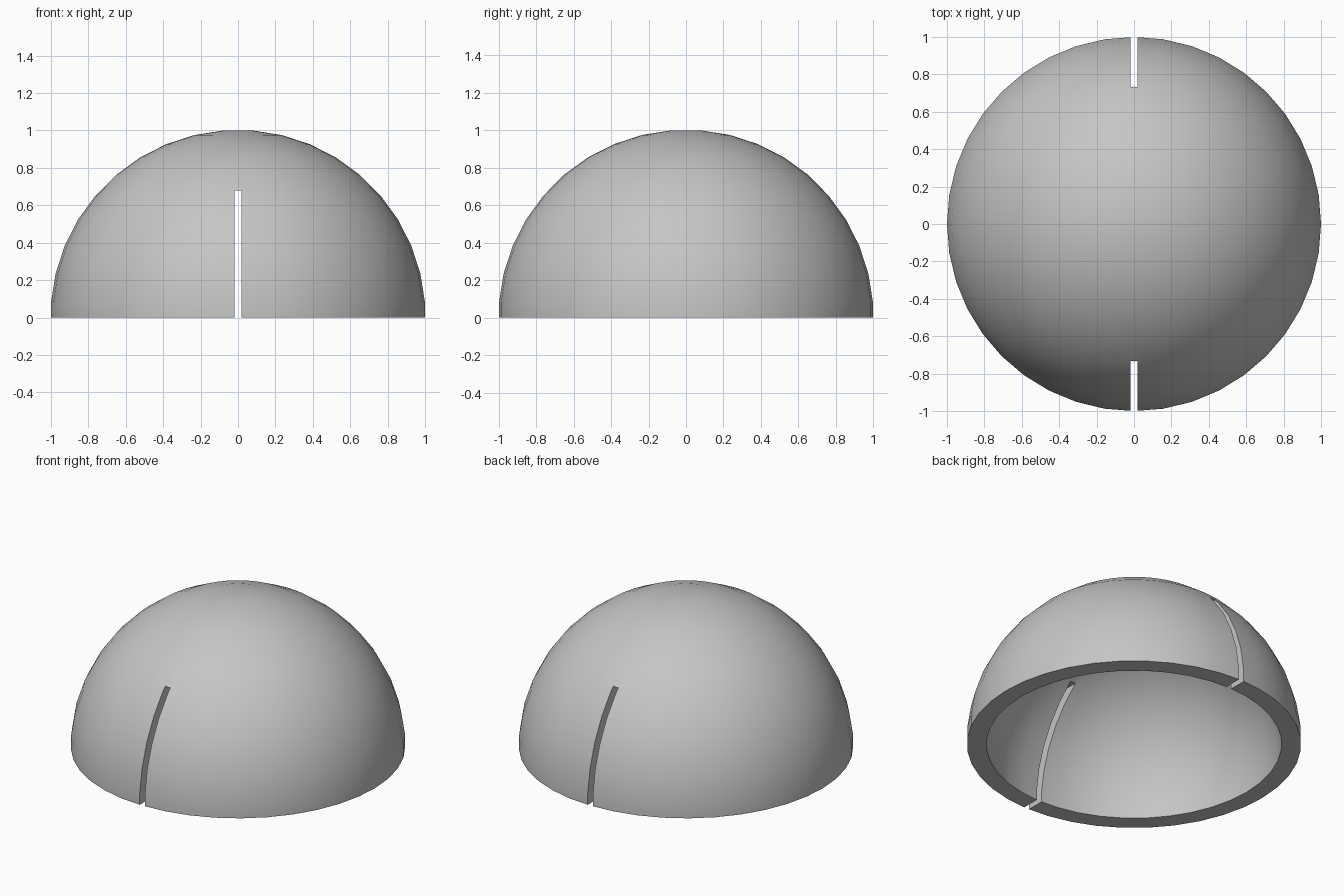
import bpy, bmesh, math
from mathutils import Vector

if "Cube" in bpy.data.objects:
    bpy.data.objects.remove(bpy.data.objects["Cube"], do_unlink=True)

SIDES = 40
STEP = 2 * math.pi / SIDES
OUTER, INNER = 1.003, 0.886
SLOT_WIDTH, SLOT_HEIGHT = 0.037, 0.68

grey = bpy.data.materials.new("light_grey")
grey.use_nodes = True
colour = (0.56, 0.56, 0.56, 1)
grey.diffuse_color = colour
grey.node_tree.nodes["Principled BSDF"].inputs["Base Color"].default_value = colour


def arc(radius):
    """Quarter profile with a flat cap on top and a short upright wall at the rim."""
    angles = [(i + 0.5) * STEP for i in range(SIDES // 4)]
    points = [Vector((radius * math.sin(a), 0, radius * math.cos(a))) for a in angles]
    top, rim = points[0], points[-1]
    return [Vector((0, 0, top.z))] + points + [Vector((rim.x, 0, 0))]


# Hollow dome: outer and inner profile revolved round the vertical axis
bm = bmesh.new()
profile = [bm.verts.new(p) for p in arc(OUTER) + arc(INNER)[::-1]]
edges = [bm.edges.new(pair) for pair in zip(profile, profile[1:])]
bmesh.ops.spin(bm, geom=profile + edges, axis=(0, 0, 1), cent=(0, 0, 0),
               angle=2 * math.pi, steps=SIDES)
bmesh.ops.remove_doubles(bm, verts=bm.verts[:], dist=0.0001)
bmesh.ops.recalc_face_normals(bm, faces=bm.faces[:])
mesh = bpy.data.meshes.new("dome_shell")
bm.to_mesh(mesh)
bm.free()
mesh.materials.append(grey)
dome = bpy.data.objects.new("dome_shell", mesh)
bpy.context.collection.objects.link(dome)

# Front and back slots, cut by one long bar
bpy.ops.mesh.primitive_cube_add(size=1, location=(0, 0, SLOT_HEIGHT / 2 - 0.1))
cutter = bpy.context.object
cutter.name = "slot_cutter"
cutter.scale = (SLOT_WIDTH, 3, SLOT_HEIGHT + 0.2)
cutter.hide_render = True
cutter.data.materials.append(grey)
bpy.context.view_layer.update()

cut = dome.modifiers.new("slots", "BOOLEAN")
cut.operation = "DIFFERENCE"
cut.solver = "EXACT"
cut.object = cutter
bpy.ops.object.select_all(action="DESELECT")
bpy.context.view_layer.objects.active = dome
dome.select_set(True)
bpy.ops.object.modifier_apply(modifier=cut.name)
bpy.data.objects.remove(cutter, do_unlink=True)

bpy.ops.object.shade_smooth_by_angle(angle=math.radians(30))
